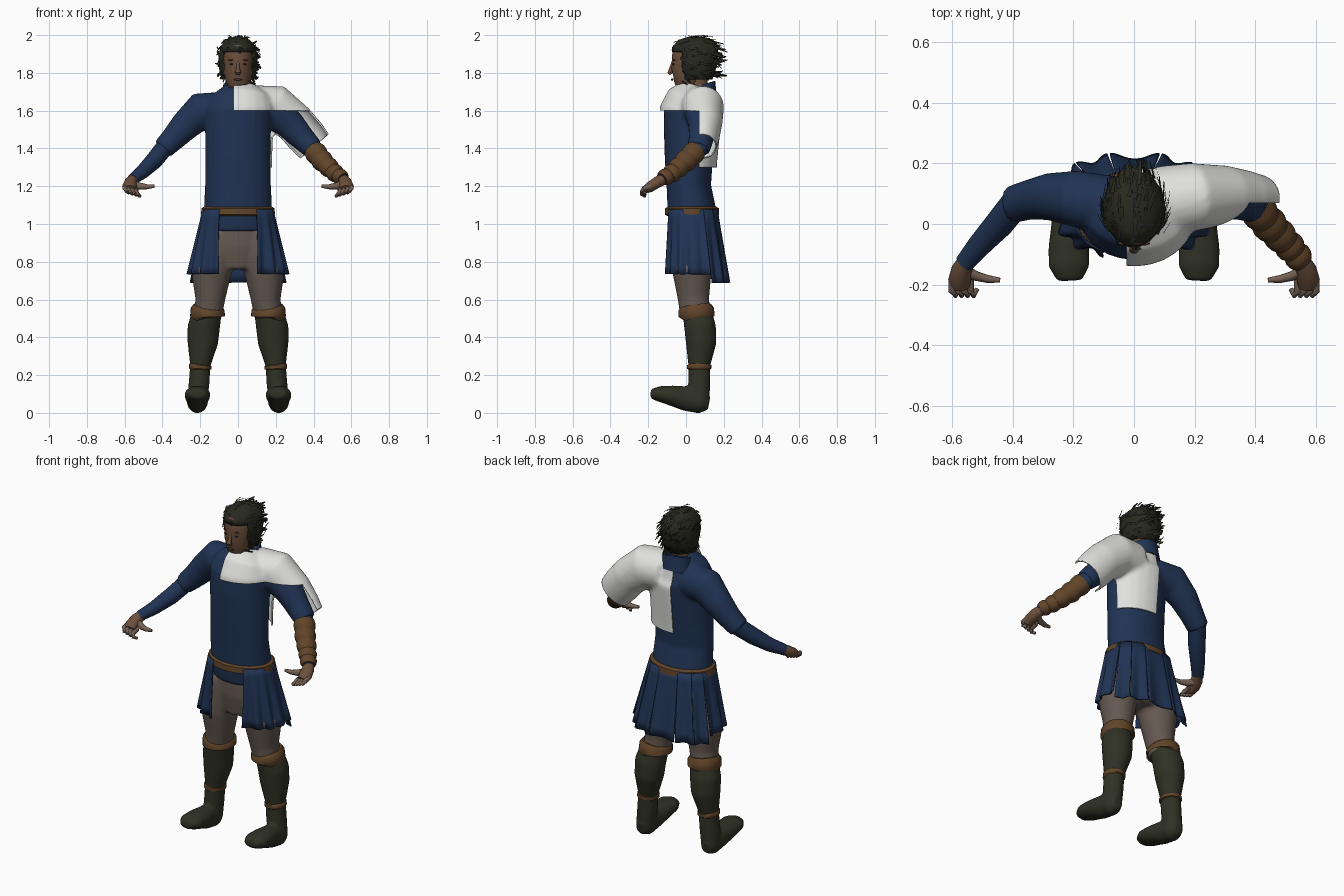
import bpy, bmesh, math, random
from mathutils import Vector

random.seed(4)
if "Cube" in bpy.data.objects:
    bpy.data.objects.remove(bpy.data.objects["Cube"])


def material(name, *rgb):
    m = bpy.data.materials.new(name)
    m.use_nodes = True
    m.diffuse_color = (*rgb, 1)
    m.node_tree.nodes["Principled BSDF"].inputs["Base Color"].default_value = (*rgb, 1)
    return m


BLUE = material("navy cloth", .015, .034, .09)
WHITE = material("white cloth", .75, .75, .73)
BROWN = material("brown leather", .12, .058, .022)
TAUPE = material("taupe trousers", .13, .1, .082)
SKIN = material("skin", .15, .078, .045)
PALE = material("pale skin", .18, .12, .09)
HAIR = material("dark hair", .021, .022, .013)
BOOT = material("dark green boots", .029, .031, .018)
LIP = material("lips", .1, .045, .03)


def loft(bm, sections, ref=(0, 1, 0), n=24, cap=True):
    """Ellipse rings (x, y, z, a, b) joined along their centres."""
    pts = [Vector(s[:3]) for s in sections]
    rings = []
    for i, s in enumerate(sections):
        t = (pts[min(i + 1, len(pts) - 1)] - pts[max(i - 1, 0)]).normalized()
        u = t.cross(Vector(ref)).normalized()
        w = u.cross(t)
        rings.append([bm.verts.new(pts[i] + u * s[3] * math.cos(k * math.tau / n)
                                   + w * s[4] * math.sin(k * math.tau / n)) for k in range(n)])
    for r, q in zip(rings, rings[1:]):
        for k in range(n):
            bm.faces.new((r[k], r[(k + 1) % n], q[(k + 1) % n], q[k]))
    if cap:
        bm.faces.new(rings[0])
        bm.faces.new(rings[-1])


def finish(name, bm, mat, solid=0, angle=50):
    bmesh.ops.recalc_face_normals(bm, faces=bm.faces[:])
    me = bpy.data.meshes.new(name)
    bm.to_mesh(me)
    bm.free()
    ob = bpy.data.objects.new(name, me)
    bpy.context.collection.objects.link(ob)
    me.materials.append(mat)
    if solid:
        m = ob.modifiers.new("thickness", 'SOLIDIFY')
        m.thickness = solid
    bpy.ops.object.select_all(action='DESELECT')
    ob.select_set(True)
    bpy.context.view_layer.objects.active = ob
    bpy.ops.object.shade_smooth_by_angle(angle=math.radians(angle))
    return ob


def tube(name, mat, sections, ref=(0, 1, 0), n=20):
    bm = bmesh.new()
    loft(bm, sections, ref, n)
    return finish(name, bm, mat)


def fuse(name, mat, lofts, voxel=.011):
    """Melt several lofts into one smooth skin."""
    bm = bmesh.new()
    for sections, ref in lofts:
        loft(bm, sections, ref)
    ob = finish(name, bm, mat)
    m = ob.modifiers.new("melt", 'REMESH')
    m.mode, m.voxel_size, m.use_smooth_shade = 'VOXEL', voxel, True
    m = ob.modifiers.new("relax", 'SMOOTH')
    m.factor, m.iterations = .5, 5
    me = bpy.data.meshes.new_from_object(ob.evaluated_get(bpy.context.evaluated_depsgraph_get()))
    ob.modifiers.clear()
    ob.data = me
    for p in me.polygons:
        p.use_smooth = True
    return ob


def side(sections, s):
    return [(p[0] * s, *p[1:]) for p in sections]


def cut(bm, co, no):
    bmesh.ops.bisect_plane(bm, geom=bm.verts[:] + bm.edges[:] + bm.faces[:], plane_co=co, plane_no=no)


def drop(bm, rule):
    bad = [f for f in bm.faces if rule(f.calc_center_median())]
    bmesh.ops.delete(bm, geom=bad, context='FACES')


Y, Z = (0, 1, 0), (0, 0, 1)

# Tunic with upper sleeves
torso = [(0, .035, .965, .165, .12), (0, .03, 1.08, .18, .128), (0, .015, 1.2, .175, .118),
         (0, .015, 1.35, .173, .128), (0, .02, 1.5, .175, .138), (0, .025, 1.6, .18, .142),
         (0, .04, 1.66, .16, .118), (0, .065, 1.7, .105, .085), (0, .075, 1.73, .07, .06)]
sleeve = [(.08, .06, 1.6, .1, .1), (.2, .085, 1.597, .1, .092), (.28, .09, 1.52, .08, .078),
          (.345, .08, 1.45, .066, .066), (.4, .065, 1.395, .057, .062)]
fuse("tunic", BLUE, [(torso, Y)] + [(side(sleeve, s), Y) for s in (-1, 1)])

# Half cape over the left shoulder, trimmed along straight hems
shell = [(x, y, z, a + .022, b + .024) for x, y, z, a, b in torso[2:]]
drape = [(.08, .07, 1.62, .115, .12), (.2, .09, 1.615, .122, .112), (.3, .095, 1.535, .108, .098),
         (.36, .09, 1.465, .108, .088), (.42, .085, 1.395, .098, .074)]
cape = fuse("cape", WHITE, [(shell, Y), (drape, Y)], .012)
bm = bmesh.new()
bm.from_mesh(cape.data)
end, along = Vector((.405, .085, 1.41)), Vector((.65, 0, -.75))
cut(bm, (-.025, 0, 0), (1, 0, 0))
cut(bm, (0, .07, 0), Y)
cut(bm, (0, 0, 1.6), Z)
cut(bm, (0, 0, 1.3), Z)
cut(bm, end, along)
drop(bm, lambda c: c.x < -.025 or (c - end).dot(along) > 0 or c.z < 1.3
     or (c.z < 1.6 and c.y < .07) or math.hypot(c.x, c.y - .07) < .085)
bm.to_mesh(cape.data)
bm.free()
m = cape.modifiers.new("thickness", 'SOLIDIFY')
m.thickness = .008

# Collar, neck band and neck, all leaning up towards the back
for name, mat, rings in (
        ("collar", BLUE, [(0, .075, 1.64, .1, .09), (0, .08, 1.7, .085, .078), (0, .085, 1.735, .078, .07)]),
        ("neck_band", BROWN, [(0, .05, 1.69, .08, .08), (0, .05, 1.7, .086, .088), (0, .05, 1.715, .078, .08)])):
    bm = bmesh.new()
    loft(bm, rings)
    for v in bm.verts:
        v.co.z += .45 * (v.co.y - .08)
    finish(name, bm, mat)
tube("neck", SKIN, [(0, .085, 1.64, .058, .058), (0, .06, 1.72, .055, .058), (0, .05, 1.79, .055, .06)])

# Head and face
tube("head", SKIN, [(0, -.03, 1.713, .03, .026), (0, -.022, 1.727, .05, .048), (0, 0, 1.76, .066, .075),
                    (0, .01, 1.8, .076, .09), (0, .027, 1.86, .08, .104), (0, .04, 1.92, .08, .111),
                    (0, .05, 1.965, .05, .07)], n=32)
tube("nose", SKIN, [(0, -.068, 1.86, .007, .008), (0, -.08, 1.82, .01, .01),
                    (0, -.085, 1.803, .016, .013), (0, -.078, 1.793, .012, .008)], n=12)


def blob(name, mat, loc, scale):
    bm = bmesh.new()
    bmesh.ops.create_uvsphere(bm, u_segments=12, v_segments=8, radius=1)
    bmesh.ops.scale(bm, vec=scale, verts=bm.verts)
    bmesh.ops.translate(bm, vec=loc, verts=bm.verts)
    finish(name, bm, mat)


blob("mouth", LIP, (0, -.073, 1.764), (.024, .006, .006))
for s, tag in ((-1, "right"), (1, "left")):
    blob(tag + "_eye", HAIR, (s * .033, -.067, 1.846), (.013, .004, .004))
    blob(tag + "_brow", LIP, (s * .034, -.064, 1.868), (.019, .006, .004))

# Hair cap with an open face, then loose swept-back locks
bm = bmesh.new()
loft(bm, [(0, .055, 1.765, .088, .085), (0, .055, 1.82, .1, .105), (0, .05, 1.88, .104, .125),
          (0, .045, 1.94, .094, .12), (0, .045, 1.975, .062, .085), (0, .045, 1.992, .02, .03)], n=32)
bmesh.ops.recalc_face_normals(bm, faces=bm.faces[:])
cut(bm, (0, -.02, 0), Y)
cut(bm, (0, 0, 1.91), Z)
drop(bm, lambda c: (c.y < -.02 and c.z < 1.91) or c.z < 1.766)
roots = [(f.calc_center_median(), f.normal.copy()) for f in bm.faces]
finish("hair_cap", bm, HAIR, .012)
bm = bmesh.new()
for i in range(260):
    p, n = random.choice(roots)
    p = p + Vector([random.uniform(-.012, .012) for _ in range(3)])
    d = Vector((random.uniform(-.35, .35), 1, random.uniform(-.5, .2)))
    d = (d - n * d.dot(n) * .75).normalized()
    w = d.cross(n).normalized() * random.uniform(.005, .01)
    tip = p + d * random.uniform(.03, .065) + n * .006
    corners = [p - w, p + w, tip + w * .6, tip - w * .3]
    for c in corners:
        c.z = min(c.z, 2)
        c.y = min(c.y, .22)
    bm.faces.new([bm.verts.new(c) for c in corners])
finish("hair_locks", bm, HAIR)

# Forearms and hands
fore = [(.385, .075, 1.41, .048, .05), (.445, 0, 1.335, .046, .048),
        (.51, -.07, 1.272, .037, .04), (.56, -.13, 1.235, .029, .033)]
palm = [(.55, -.115, 1.24, .027, .03), (.568, -.15, 1.222, .034, .03),
        (.575, -.185, 1.2, .038, .028), (.572, -.21, 1.185, .03, .022)]
thumb = [(.565, -.15, 1.215, .02, .02), (.52, -.172, 1.2, .019, .016),
         (.48, -.182, 1.197, .013, .013), (.442, -.185, 1.2, .008, .008)]
for s, tag in ((-1, "right"), (1, "left")):
    tube(tag + "_forearm", BLUE, side(fore, s))
    tube(tag + "_palm", SKIN, side(palm, s), Z)
    tube(tag + "_thumb", PALE, side(thumb, s), n=12)
    for k in range(4):
        x, z = .6 - .02 * k, 1.2 - .006 * k
        tube(f"{tag}_finger_{k + 1}", PALE, side(
            [(x, -.18, z, .012, .012), (x, -.222, z - .01, .013, .013),
             (x - .01, -.234, z - .025, .011, .011), (x - .022, -.215, z - .036, .008, .008)], s), Z, 10)

# Wrapped bracer on the left forearm
for k in range(5):
    rows = []
    for j, grow in enumerate((.006, .012, .011, .004)):
        t = min(.25 + (k + j / 3) * .54, 2.99)
        i = int(t)
        a, b = Vector(fore[i]), Vector(fore[i + 1])
        p = a.lerp(b, t - i)
        rows.append((*p[:3], p[3] + grow, p[4] + grow)) if len(p) == 5 else None
    tube(f"left_bracer_wrap_{k + 1}", BROWN, rows)

# Belt
tube("belt", BROWN, [(0, .032, 1.043, .184, .13), (0, .032, 1.05, .196, .144),
                     (0, .032, 1.083, .193, .142), (0, .032, 1.092, .18, .128)], n=40)


# Pleated skirt panels; angles run from the front towards the left
def panel(name, top, bottom, z_low, pleats):
    def power(v):
        return math.copysign(abs(v) ** .8, v)
    bm = bmesh.new()
    cols, rows, grid = 12 * pleats, 8, []
    for r in range(rows + 1):
        v = r / rows
        line = []
        for c in range(cols + 1):
            u = c / cols
            hi, lo = (e[0] + (e[1] - e[0]) * u for e in (top, bottom))
            a = math.radians(hi + (lo - hi) * v)
            fold = .011 * v * math.cos(u * pleats * math.tau)
            rx, ry = .187 + .075 * v + fold, .137 + .03 * v + fold
            line.append(bm.verts.new((rx * power(math.sin(a)), .032 + .028 * v - ry * power(math.cos(a)),
                                      1.078 + (z_low - 1.078) * v)))
        grid.append(line)
    for p, q in zip(grid, grid[1:]):
        for c in range(cols):
            bm.faces.new((p[c], p[c + 1], q[c + 1], q[c]))
    finish(name, bm, BLUE, .008)


for s, tag in ((-1, "right"), (1, "left")):
    panel(tag + "_front_skirt", (27 * s, 111 * s), (17 * s, 109 * s), .735, 4)
for k in range(5):
    a = 112 + k * 27.4
    panel(f"back_skirt_{k + 1}", (a, a + 27), (a, a + 25.5), .69, 1)

# Trousers
hips = [(0, .035, 1.0, .155, .11), (0, .035, .88, .16, .11), (0, .035, .76, .1, .09)]
thigh = [(.09, .035, .95, .08, .1), (.11, .035, .86, .106, .105), (.143, .032, .74, .107, .103),
         (.147, .04, .6, .079, .083), (.16, .05, .51, .074, .08)]
fuse("trousers", TAUPE, [(hips, Y)] + [(side(thigh, s), Y) for s in (-1, 1)])

# Boots with knee and ankle bands
shaft = [(.162, .058, .54, .077, .077), (.182, .075, .45, .086, .084), (.187, .08, .37, .081, .081),
         (.2, .07, .25, .054, .058), (.205, .07, .17, .055, .058), (.215, .07, .06, .054, .055)]
foot = [(.215, .122, .05, .03, .035), (.215, .08, .058, .055, .062), (.215, 0, .076, .058, .066),
        (.215, -.08, .092, .068, .053), (.214, -.14, .1, .068, .042), (.212, -.187, .101, .042, .025)]
knee = [(.16, .056, .505, .08, .085), (.162, .056, .512, .092, .096),
        (.16, .054, .55, .09, .094), (.158, .052, .565, .078, .082)]
ankle = [(.2, .07, .228, .052, .055), (.2, .07, .234, .06, .064), (.199, .07, .252, .06, .064),
         (.198, .07, .258, .052, .055)]
for s, tag in ((-1, "right"), (1, "left")):
    fuse(tag + "_boot", BOOT, [(side(shaft, s), Y), (side(foot, s), Z)], .009)
    tube(tag + "_knee_band", BROWN, side(knee, s), n=28)
    tube(tag + "_ankle_band", BROWN, side(ankle, s), n=24)
